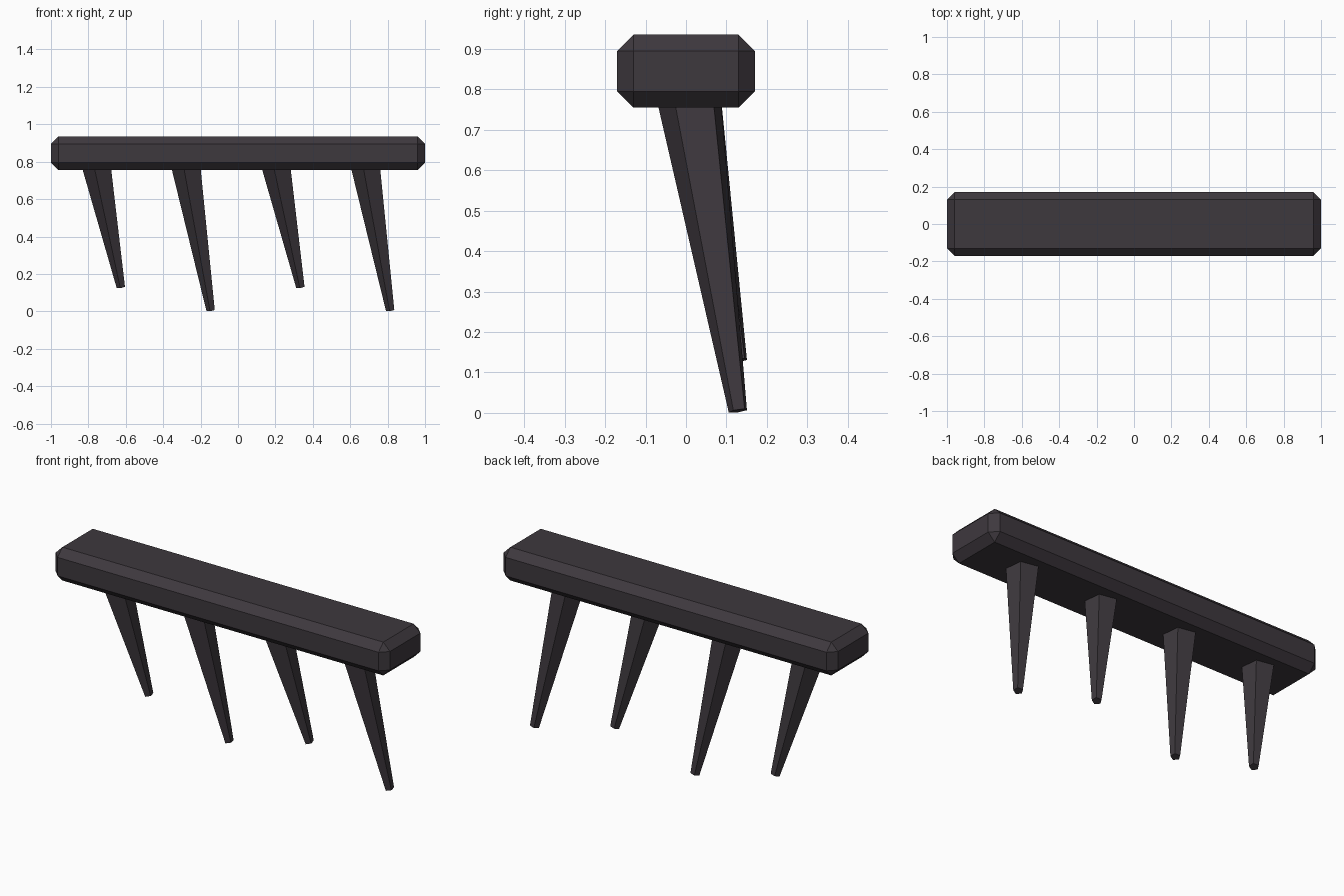
import bpy
from mathutils import Vector

if "Cube" in bpy.data.objects:
    bpy.data.objects.remove(bpy.data.objects["Cube"])

dark = bpy.data.materials.new("dark_iron")
dark.diffuse_color = (0.048, 0.04, 0.048, 1)
dark.use_nodes = True
dark.node_tree.nodes["Principled BSDF"].inputs["Base Color"].default_value = dark.diffuse_color

# Bar: long box with single-segment chamfers
bpy.ops.mesh.primitive_cube_add(size=1, location=(0, 0, 0.845))
bar = bpy.context.object
bar.name = "bar"
bar.scale = (2, 0.34, 0.18)
bpy.ops.object.transform_apply(location=False, rotation=False, scale=True)
bevel = bar.modifiers.new("chamfer", 'BEVEL')
bevel.width = 0.04
bevel.segments = 1
bar.data.materials.append(dark)


def add_spike(i, x, tip_z):
    """Five-sided tapered spike from the bar's core to a leaning tip."""
    start = Vector((x, 0, 0.845))
    tip = Vector((x + 0.14, 0.129, tip_z))
    d = tip - start
    bpy.ops.mesh.primitive_cone_add(vertices=5, radius1=0.088, radius2=0.024,
                                    depth=d.length, location=(start + tip) / 2)
    spike = bpy.context.object
    spike.name = f"spike_{i + 1}"
    spike.rotation_euler = d.to_track_quat('Z', 'Y').to_euler()
    spike.data.materials.append(dark)


# Spikes: alternating short and long
for i in range(4):
    add_spike(i, -0.765 + 0.48 * i, 0.129 if i % 2 == 0 else 0.005)
